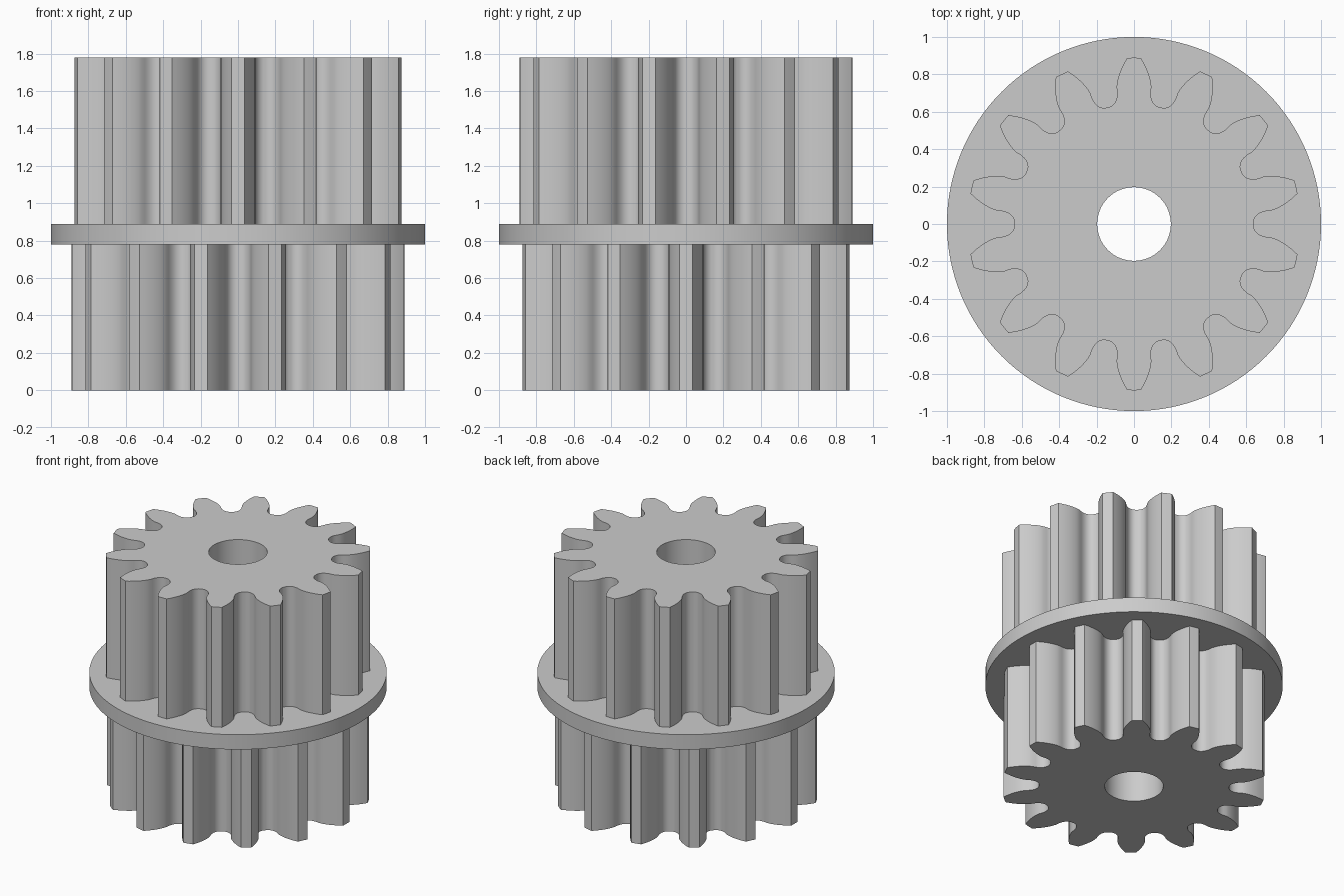
import bpy, bmesh, math

cube = bpy.data.objects.get("Cube")
if cube:
    bpy.data.objects.remove(cube, do_unlink=True)

TEETH = 14
PITCH_R = 0.778
MODULE = 2 * PITCH_R / TEETH
TIP_R = PITCH_R + MODULE
BORE_R = 0.197
PRESSURE = math.radians(20)
LOWER_TOP, FLANGE_TOP, HEIGHT = 0.78, 0.89, 1.78

steel = bpy.data.materials.new("plain grey")
steel.use_nodes = True
GREY = (0.6, 0.6, 0.6, 1)
steel.diffuse_color = GREY
steel.node_tree.nodes["Principled BSDF"].inputs["Base Color"].default_value = GREY


def circle(radius, sides):
    return [(radius * math.cos(math.tau * i / sides), radius * math.sin(math.tau * i / sides))
            for i in range(sides)]


def half_gap():
    """Polar points (radius, angle from the gap centre), from root to tooth tip."""
    points = []
    # rounded root, as swept by the round tip of a rack cutter
    round_r = 0.38 * MODULE
    depth = 1.25 * MODULE - round_r
    cx = (math.pi / 4 - math.tan(PRESSURE)) * MODULE - round_r * math.cos(PRESSURE)
    steps = 10
    for i in range(steps + 1):
        u = cx - 2.0 * MODULE * (i / steps) ** 1.5
        length = math.hypot(cx - u, depth)
        kx = cx + round_r * (cx - u) / length
        ky = -depth - round_r * depth / length
        across, out = kx - u, PITCH_R + ky
        points.append((math.hypot(across, out), u / PITCH_R + math.atan2(across, out)))
    # involute flank
    base_r = PITCH_R * math.cos(PRESSURE)
    start = math.pi / (2 * TEETH) - (math.tan(PRESSURE) - PRESSURE)
    first = base_r * 1.008
    for i in range(8):
        r = first + (TIP_R - first) * i / 7
        a = math.acos(base_r / r)
        points.append((r, start + math.tan(a) - a))
    return points


def gear_outline(gap_angle):
    side = half_gap()
    gap = [(r, -a) for r, a in reversed(side)] + side
    gap.append((TIP_R, math.pi / TEETH))  # middle of the tooth tip
    outline = []
    for tooth in range(TEETH):
        turn = gap_angle + math.tau * tooth / TEETH
        outline += [(r * math.cos(a + turn), r * math.sin(a + turn)) for r, a in gap]
    return outline


def bored_prism(name, outline, bottom, top):
    bm = bmesh.new()
    edges = []
    for loop in (outline, circle(BORE_R, 64)):
        verts = [bm.verts.new((x, y, bottom)) for x, y in loop]
        edges += [bm.edges.new((v, verts[i - 1])) for i, v in enumerate(verts)]
    bmesh.ops.triangle_fill(bm, use_beauty=True, edges=edges)
    result = bmesh.ops.extrude_face_region(bm, geom=bm.faces[:], use_keep_orig=True)
    raised = [g for g in result["geom"] if isinstance(g, bmesh.types.BMVert)]
    bmesh.ops.translate(bm, verts=raised, vec=(0, 0, top - bottom))
    bmesh.ops.recalc_face_normals(bm, faces=bm.faces[:])
    mesh = bpy.data.meshes.new(name)
    bm.to_mesh(mesh)
    bm.free()
    mesh.materials.append(steel)
    obj = bpy.data.objects.new(name, mesh)
    bpy.context.collection.objects.link(obj)
    bpy.ops.object.select_all(action="DESELECT")
    obj.select_set(True)
    bpy.context.view_layer.objects.active = obj
    bpy.ops.object.shade_smooth_by_angle(angle=math.radians(30))
    return obj


# the two gears are half a tooth out of step, either side of a round flange
bored_prism("lower_gear", gear_outline(math.pi / 2), 0, LOWER_TOP)
bored_prism("flange", circle(1.0, 128), LOWER_TOP, FLANGE_TOP)
bored_prism("upper_gear", gear_outline(0), FLANGE_TOP, HEIGHT)
